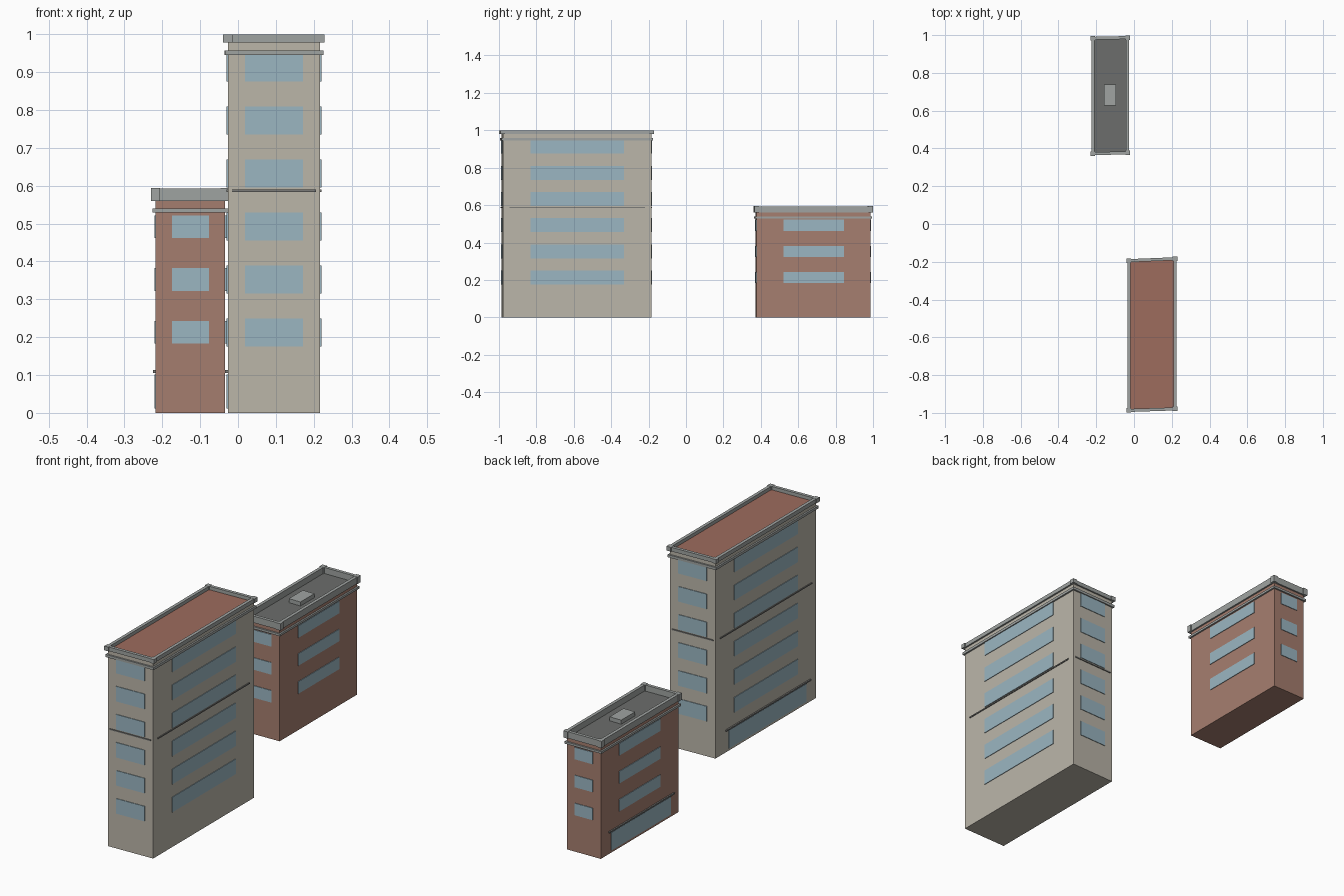
import bpy, bmesh
from mathutils import Vector

if "Cube" in bpy.data.objects:
    bpy.data.objects.remove(bpy.data.objects["Cube"])


def material(name, rgb):
    m = bpy.data.materials.new(name)
    m.diffuse_color = (*rgb, 1)
    m.use_nodes = True
    m.node_tree.nodes["Principled BSDF"].inputs["Base Color"].default_value = m.diffuse_color
    return m


BEIGE = material("beige_wall", (0.50, 0.47, 0.40))
BRICK = material("brick_wall", (0.38, 0.21, 0.16))
TILE = material("red_roof", (0.34, 0.15, 0.11))
TAR = material("dark_roof", (0.15, 0.155, 0.15))
GLASS = material("glass", (0.33, 0.47, 0.54))
STONE = material("stone_trim", (0.35, 0.37, 0.36))
DARK = material("dark_trim", (0.20, 0.20, 0.19))


def prism(bm, pts, z0, z1):
    """Extruded polygon between two heights."""
    lo = [bm.verts.new((p.x, p.y, z0)) for p in pts]
    hi = [bm.verts.new((p.x, p.y, z1)) for p in pts]
    bm.faces.new(lo[::-1])
    bm.faces.new(hi)
    n = len(pts)
    for i in range(n):
        j = (i + 1) % n
        bm.faces.new((lo[i], lo[j], hi[j], hi[i]))


def strip(bm, p, q, t0, t1, inner, outer, z0, z1, ext=0):
    """Box lying along wall p-q, from fraction t0 to t1, offset outwards."""
    d = (q - p).normalized()
    n = Vector((d.y, -d.x))
    a = p.lerp(q, t0) - d * ext
    b = p.lerp(q, t1) + d * ext
    prism(bm, [a + n * outer, b + n * outer, b + n * inner, a + n * inner], z0, z1)


def square(c, hx, hy):
    return [c + Vector((sx * hx, sy * hy)) for sx, sy in ((-1, -1), (1, -1), (1, 1), (-1, 1))]


def finish(bm, name, mat):
    bmesh.ops.recalc_face_normals(bm, faces=bm.faces[:])
    me = bpy.data.meshes.new(name)
    bm.to_mesh(me)
    bm.free()
    me.materials.append(mat)
    bpy.context.collection.objects.link(bpy.data.objects.new(name, me))


def building(name, corners, body_z, top_z, band, floors, win_h, win_frac, wall, roof, belt=None):
    c = [Vector(p) for p in corners]
    sides = [(c[i], c[(i + 1) % 4]) for i in range(4)]
    mid = sum(c, Vector((0, 0))) / 4

    # walls and roof
    bm = bmesh.new()
    prism(bm, c, 0, body_z)
    finish(bm, name + "_walls", wall)
    bm = bmesh.new()
    prism(bm, [p.lerp(mid, 0.01) for p in c], body_z - 0.002, body_z + 0.003)
    finish(bm, name + "_roof", roof)

    # parapet with corner posts
    bm = bmesh.new()
    for p, q in sides:
        strip(bm, p, q, 0, 1, -0.008, 0.008, body_z, top_z - 0.001)
        prism(bm, square(p, 0.012, 0.012), body_z, top_z)
    finish(bm, name + "_parapet", STONE)

    # cornice band
    bm = bmesh.new()
    for p, q in sides:
        strip(bm, p, q, 0, 1, -0.002, 0.008, *band, ext=0.008)
    finish(bm, name + "_cornice_band", STONE)

    # windows on every floor and side
    bm = bmesh.new()
    for z in floors:
        for p, q in sides:
            strip(bm, p, q, 0.5 - win_frac / 2, 0.5 + win_frac / 2, -0.002, 0.003, z, z + win_h)
    finish(bm, name + "_windows", GLASS)

    # mid-height belt course
    if belt:
        bm = bmesh.new()
        for p, q in sides:
            strip(bm, p, q, 0.045, 0.955, -0.002, 0.004, belt, belt + 0.006)
        finish(bm, name + "_belt_course", DARK)

    # street side shopfront with ledge
    p, q = sides[3]
    bm = bmesh.new()
    strip(bm, p, q, 0.13, 0.90, -0.002, 0.003, 0.012, 0.102)
    finish(bm, name + "_shopfront", GLASS)
    bm = bmesh.new()
    strip(bm, p, q, 0.10, 0.94, -0.002, 0.007, 0.106, 0.113)
    finish(bm, name + "_shop_ledge", DARK)


building("tall_block",
         [(-0.027, -0.987), (0.217, -0.979), (0.217, -0.184), (-0.027, -0.194)],
         0.979, 1.0, (0.945, 0.958), [0.175 + 0.14 * i for i in range(6)], 0.075, 0.63,
         BEIGE, TILE, belt=0.584)
building("low_block",
         [(-0.218, 0.372), (-0.034, 0.377), (-0.034, 0.987), (-0.218, 0.983)],
         0.560, 0.594, (0.529, 0.540), [0.183 + 0.1395 * i for i in range(3)], 0.06, 0.53,
         BRICK, TAR)

# roof hatch on the low block
bm = bmesh.new()
prism(bm, square(Vector((-0.127, 0.683)), 0.032, 0.055), 0.56, 0.583)
finish(bm, "roof_hatch", STONE)
